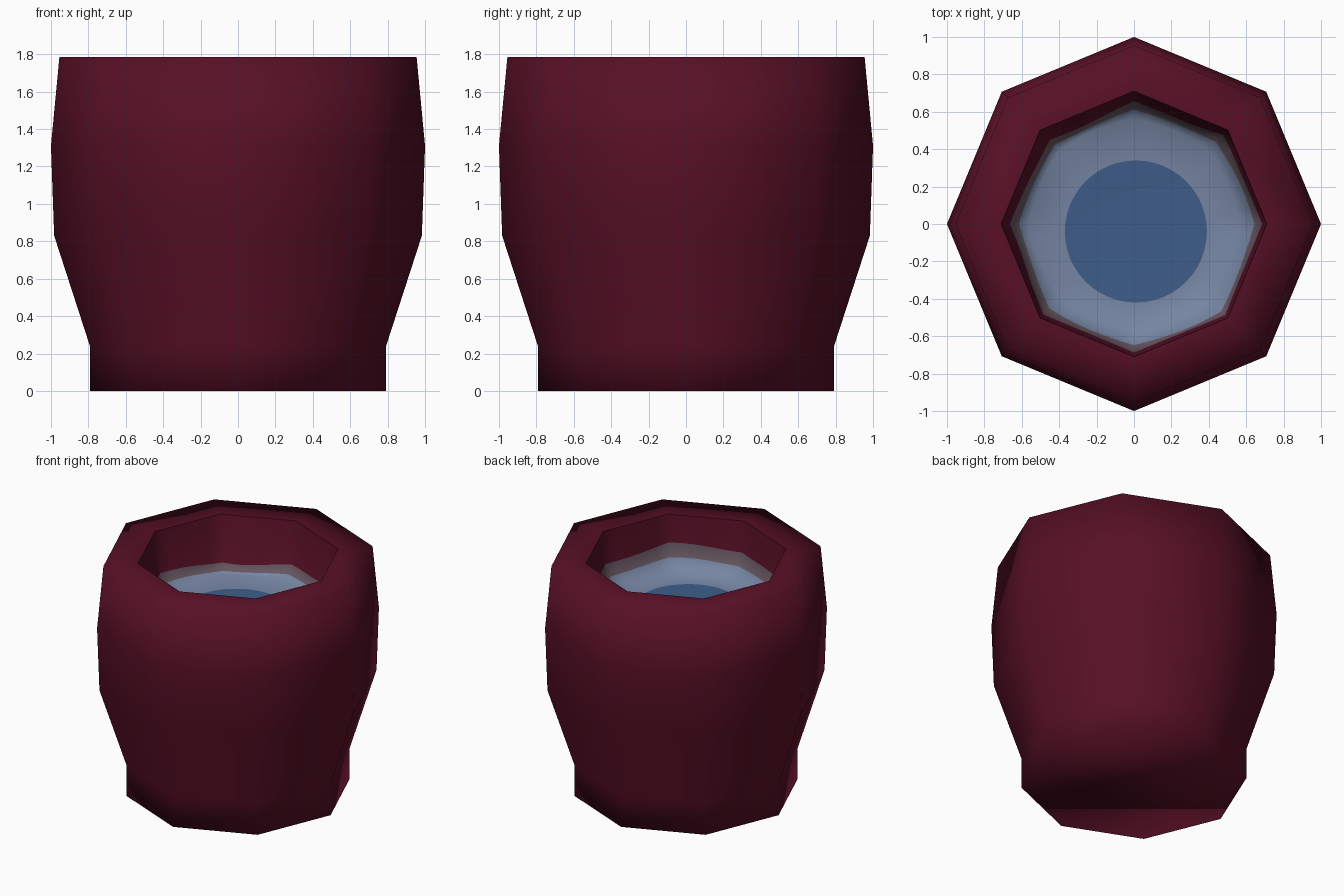
import bpy, bmesh, math

if "Cube" in bpy.data.objects:
    bpy.data.objects.remove(bpy.data.objects["Cube"])

def material(name, rgb):
    m = bpy.data.materials.new(name)
    m.diffuse_color = (*rgb, 1)
    m.use_nodes = True
    m.node_tree.nodes["Principled BSDF"].inputs["Base Color"].default_value = m.diffuse_color
    return m

burgundy = material("burgundy", (0.095, 0.005, 0.019))
mauve = material("mauve_grey", (0.135, 0.095, 0.12))
slate = material("slate_blue", (0.18, 0.235, 0.365))
blue = material("deep_blue", (0.047, 0.108, 0.245))

def skin(name, rings, mats, cap_first=False, cap_last=False):
    """Bridge a list of point rings; mats gives a material index per band."""
    bm = bmesh.new()
    loops = [[bm.verts.new(p) for p in ring] for ring in rings]
    n = len(loops[0])
    for k, (lo, hi) in enumerate(zip(loops, loops[1:])):
        for i in range(n):
            j = (i + 1) % n
            f = bm.faces.new((lo[i], lo[j], hi[j], hi[i]))
            f.material_index = mats[k][1]
    if cap_first:
        bm.faces.new(loops[0][::-1]).material_index = mats[0][1]
    if cap_last:
        bm.faces.new(loops[-1]).material_index = mats[-1][1]
    for f in bm.faces:
        f.smooth = True
    me = bpy.data.meshes.new(name)
    bm.to_mesh(me)
    bm.free()
    ob = bpy.data.objects.new(name, me)
    bpy.context.collection.objects.link(ob)
    return ob

# Octagonal outer shell with a flat rim, smooth shaded throughout
profile = [(0.79, 0), (0.79, 0.235), (0.983, 0.83), (1.0, 1.31),
           (0.955, 1.785), (0.71, 1.785)]
rings = [[(r * math.cos(i * math.pi / 4), r * math.sin(i * math.pi / 4), z)
          for i in range(8)] for r, z in profile]
shell = skin("pot_shell", rings, [(0, 0)] * 5, cap_first=True)
shell.data.materials.append(burgundy)

# Hollow inside: wall, stained band, pale shallows and deep pool
SEG = 48

def octagon(a):
    """Radius factor of a unit octagon with a corner on +x."""
    return math.cos(math.pi / 8) / math.cos((a % (math.pi / 4)) - math.pi / 8)

def wall_radius(z):
    return 0.71 - 0.1 * (1.785 - z) if z > 1.5 else 0.6815 - 0.8 * (1.5 - z)

def ring(height, radius, faceted, cx=0, cy=0):
    pts = []
    for i in range(SEG):
        a = 2 * math.pi * i / SEG
        z = height(a)
        r = radius(z) * (1 + faceted * (octagon(a) - 1))
        pts.append((cx + r * math.cos(a), cy + r * math.sin(a), z))
    return pts

def stain(base, swing, ripple):
    # paint edge climbs higher at the front right, with a gentle wave
    return lambda a: base + swing * math.cos(a + 1.0) + ripple * math.sin(5 * a)

inner = [
    ring(lambda a: 1.785, lambda z: 0.71, 1),
    ring(stain(1.51, 0.06, 0.01), wall_radius, 1),
    ring(stain(1.435, 0.035, 0.006), wall_radius, 0.7),
    ring(lambda a: 1.385, lambda z: 0.56, 0.4),
    ring(lambda a: 1.375, lambda z: 0.38, 0, 0.01, -0.04),
    ring(lambda a: 1.37, lambda z: 0.19, 0, 0.01, -0.04),
]
bands = [("wall", 0), ("stain", 1), ("edge", 2), ("shallows", 2), ("pool", 3)]
hollow = skin("pot_hollow", inner, bands, cap_last=True)
for m in (burgundy, mauve, slate, blue):
    hollow.data.materials.append(m)

# Make the hollow face inward and upward
bm = bmesh.new()
bm.from_mesh(hollow.data)
if sum(f.normal.z * f.calc_area() for f in bm.faces) < 0:
    bmesh.ops.reverse_faces(bm, faces=bm.faces)
bm.faces.ensure_lookup_table()
for f in bm.faces:
    c = f.calc_center_median()
    outward = f.normal.x * c.x + f.normal.y * c.y
    if f.normal.z < -0.01 or (abs(f.normal.z) < 0.3 and outward > 0):
        f.normal_flip()
bm.to_mesh(hollow.data)
bm.free()
